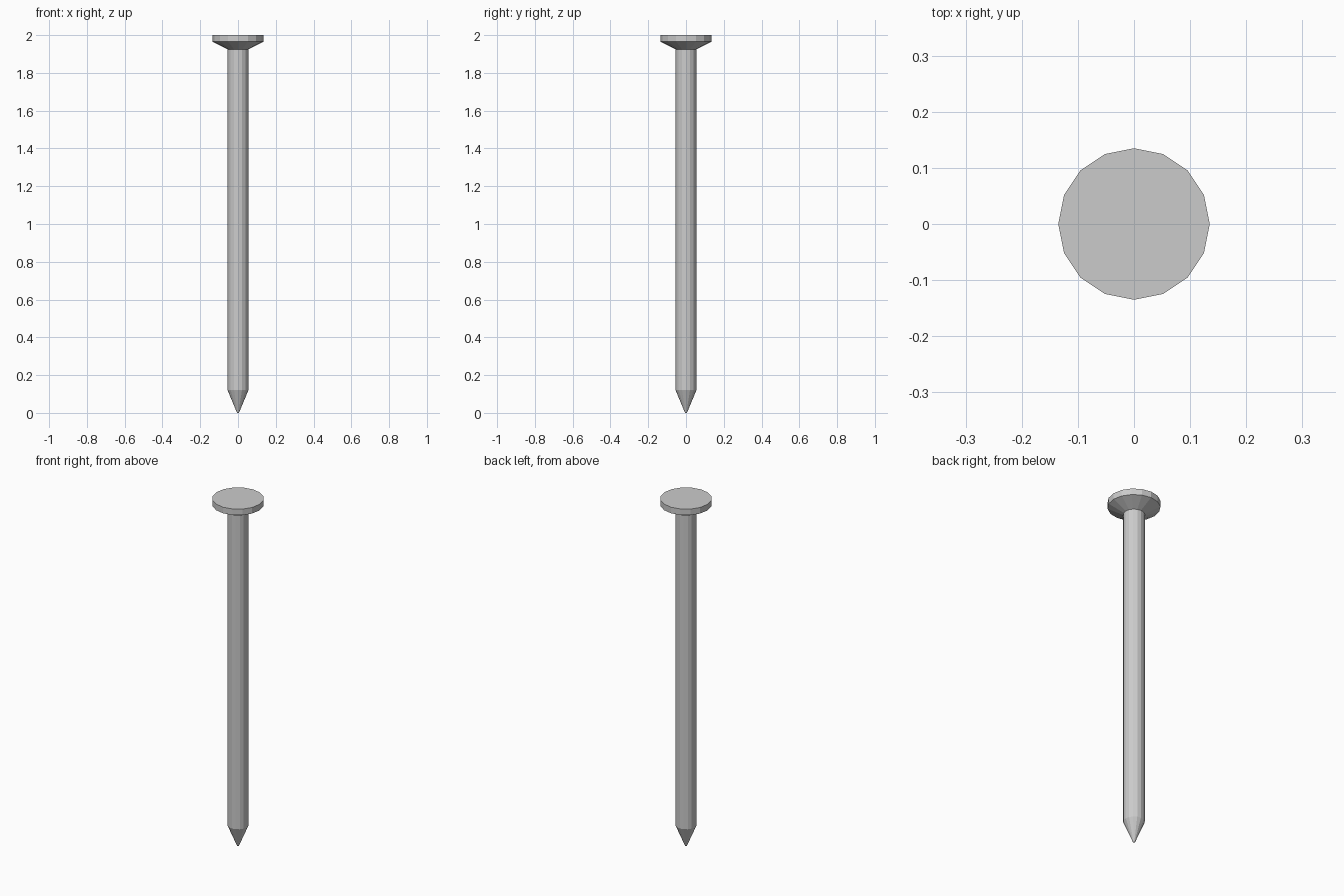
import bpy, bmesh
from math import cos, sin, tau

if "Cube" in bpy.data.objects:
    bpy.data.objects.remove(bpy.data.objects["Cube"])

SIDES = 16


def lathe(name, profile):
    """Revolve (radius, z) rings, listed bottom to top, into a closed solid."""
    bm = bmesh.new()
    rings = [[bm.verts.new((r * cos(tau * i / SIDES), r * sin(tau * i / SIDES), z))
              for i in range(SIDES)] for r, z in profile]
    for low, high in zip(rings, rings[1:]):
        for i in range(SIDES):
            j = (i + 1) % SIDES
            bm.faces.new((low[i], low[j], high[j], high[i]))
    bm.faces.new(rings[0][::-1])
    bm.faces.new(rings[-1])
    mesh = bpy.data.meshes.new(name)
    bm.to_mesh(mesh)
    bm.free()
    obj = bpy.data.objects.new(name, mesh)
    bpy.context.collection.objects.link(obj)
    return obj


# One continuous nail: blunt tip, point, shank, flared underside, flat head
lathe("nail", [
    (0.005, 0.0),
    (0.055, 0.12),
    (0.055, 1.925),
    (0.135, 1.965),
    (0.135, 2.0),
])
